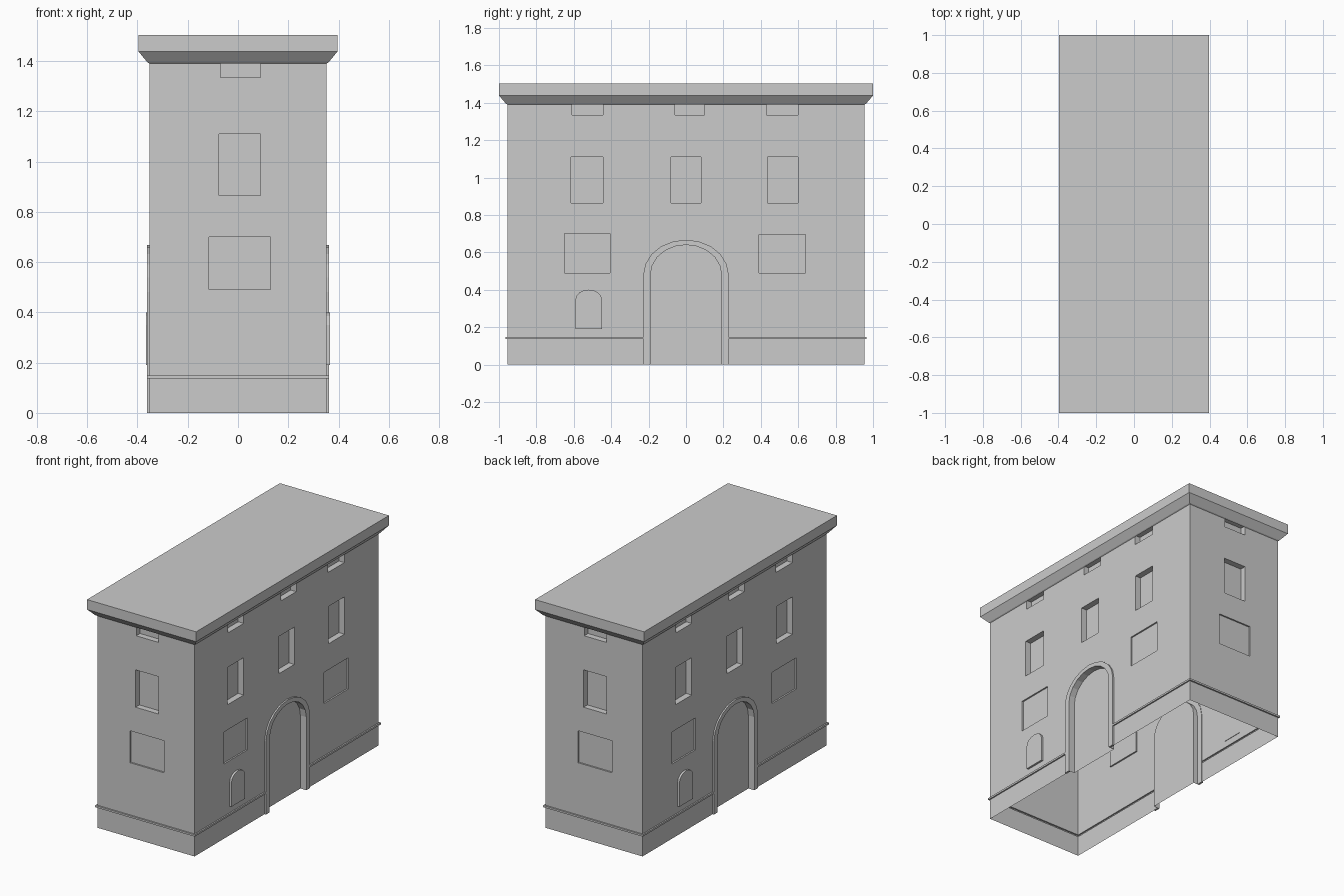
import bpy, bmesh, math

cube = bpy.data.objects.get("Cube")
if cube:
    bpy.data.objects.remove(cube, do_unlink=True)

plaster = bpy.data.materials.new("plain_grey")
plaster.use_nodes = True
plaster.diffuse_color = (0.6, 0.6, 0.6, 1)
plaster.node_tree.nodes["Principled BSDF"].inputs["Base Color"].default_value = (0.6, 0.6, 0.6, 1)

WALL_X, WALL_Y, TOP = 0.353, 0.955, 1.45


def finish(bm, name):
    bmesh.ops.recalc_face_normals(bm, faces=bm.faces[:])
    mesh = bpy.data.meshes.new(name)
    bm.to_mesh(mesh)
    bm.free()
    mesh.materials.append(plaster)
    obj = bpy.data.objects.new(name, mesh)
    bpy.context.scene.collection.objects.link(obj)
    return obj


def loft(bm, rings):
    """Stack rectangles given as (half x, half y, z), closed at both ends."""
    loops = [[bm.verts.new((sx * x, sy * y, z)) for sx, sy in ((-1, -1), (1, -1), (1, 1), (-1, 1))]
             for x, y, z in rings]
    for a, b in zip(loops, loops[1:]):
        for i in range(4):
            j = (i + 1) % 4
            bm.faces.new((a[i], a[j], b[j], b[i]))
    bm.faces.new(loops[0])
    bm.faces.new(loops[-1])


def prism(bm, profile, near, far, side=1, on_end=False):
    """Extrude a (u, z) profile outward through a long wall or an end wall."""
    def place(u, z, d):
        return (side * u, -side * d, z) if on_end else (side * d, side * u, z)
    a, b = ([bm.verts.new(place(u, z, d)) for u, z in profile] for d in (near, far))
    n = len(profile)
    for i in range(n):
        j = (i + 1) % n
        bm.faces.new((a[i], a[j], b[j], b[i]))
    bm.faces.new(a)
    bm.faces.new(b)


def rect(u0, u1, z0, z1):
    return [(u0, z0), (u1, z0), (u1, z1), (u0, z1)]


def arch(centre, half, base, spring, rise, steps=10):
    curve = [(centre + half * math.cos(math.pi * i / steps),
              spring + rise * math.sin(math.pi * i / steps)) for i in range(steps + 1)]
    return [(centre + half, base)] + curve + [(centre - half, base)]


# Walls with the plinth band as part of the shell
bm = bmesh.new()
loft(bm, [(WALL_X, WALL_Y, 0), (WALL_X, WALL_Y, 0.136), (0.362, 0.965, 0.136),
          (0.362, 0.965, 0.148), (WALL_X, WALL_Y, 0.148), (WALL_X, WALL_Y, TOP)])
walls = finish(bm, "walls")

# Recesses: (left, right, bottom, top, depth)
DEEP, SHALLOW = 0.04, 0.01
long_windows = [(-0.615, -0.445, 0.865, 1.11, DEEP), (-0.08, 0.08, 0.865, 1.11, DEEP),
                (0.435, 0.60, 0.865, 1.11, DEEP),
                (-0.65, -0.405, 0.49, 0.70, SHALLOW), (0.39, 0.64, 0.49, 0.695, SHALLOW),
                (-0.61, -0.445, 1.335, 1.40, DEEP), (-0.06, 0.10, 1.335, 1.40, DEEP),
                (0.43, 0.60, 1.335, 1.40, DEEP)]
end_windows = [(-0.075, 0.09, 0.865, 1.11, DEEP), (-0.115, 0.13, 0.49, 0.70, SHALLOW),
               (-0.07, 0.09, 1.335, 1.40, DEEP)]
bm = bmesh.new()
for side in (1, -1):
    for on_end, wall, windows in ((False, WALL_X, long_windows), (True, WALL_Y, end_windows)):
        for u0, u1, z0, z1, depth in windows:
            prism(bm, rect(u0, u1, z0, z1), wall - depth, wall + 0.1, side, on_end)
    prism(bm, arch(0, 0.19, -0.1, 0.48, 0.16), WALL_X - 0.033, WALL_X + 0.1, side)
cutter = finish(bm, "recess_cutter")
cutter.hide_render = True

cut = walls.modifiers.new("recesses", "BOOLEAN")
cut.operation = "DIFFERENCE"
cut.solver = "EXACT"
cut.object = cutter
bpy.context.view_layer.objects.active = walls
bpy.ops.object.modifier_apply(modifier=cut.name)
bpy.data.objects.remove(cutter, do_unlink=True)

# Leave the shell open below and under the roof
bm = bmesh.new()
bm.from_mesh(walls.data)
caps = [f for f in bm.faces if all(v.co.z < 0.001 for v in f.verts)
        or all(v.co.z > TOP - 0.001 for v in f.verts)]
bmesh.ops.delete(bm, geom=caps, context="FACES")
bm.to_mesh(walls.data)
bm.free()

# Roof slab on a flared cornice, open inside
bm = bmesh.new()
loft(bm, [(WALL_X, WALL_Y, 1.39), (0.36, 0.962, 1.394), (0.396, 1, 1.438), (0.396, 1, 1.503)])
bm.faces.ensure_lookup_table()
bmesh.ops.delete(bm, geom=[bm.faces[-2]], context="FACES_ONLY")
finish(bm, "roof_cornice")

# Arched door surrounds and small arched hatches on both long walls
for side, label in ((1, "left"), (-1, "right")):
    bm = bmesh.new()
    outer = arch(0, 0.228, 0, 0.48, 0.187)
    inner = arch(0, 0.19, 0, 0.48, 0.16)
    prism(bm, outer + inner[::-1], WALL_X - 0.003, 0.363, side)
    finish(bm, label + "_door_surround")

    bm = bmesh.new()
    prism(bm, arch(-0.52, 0.07, 0.19, 0.35, 0.05, 8), WALL_X - 0.003, 0.366, side)
    finish(bm, label + "_arched_hatch")
